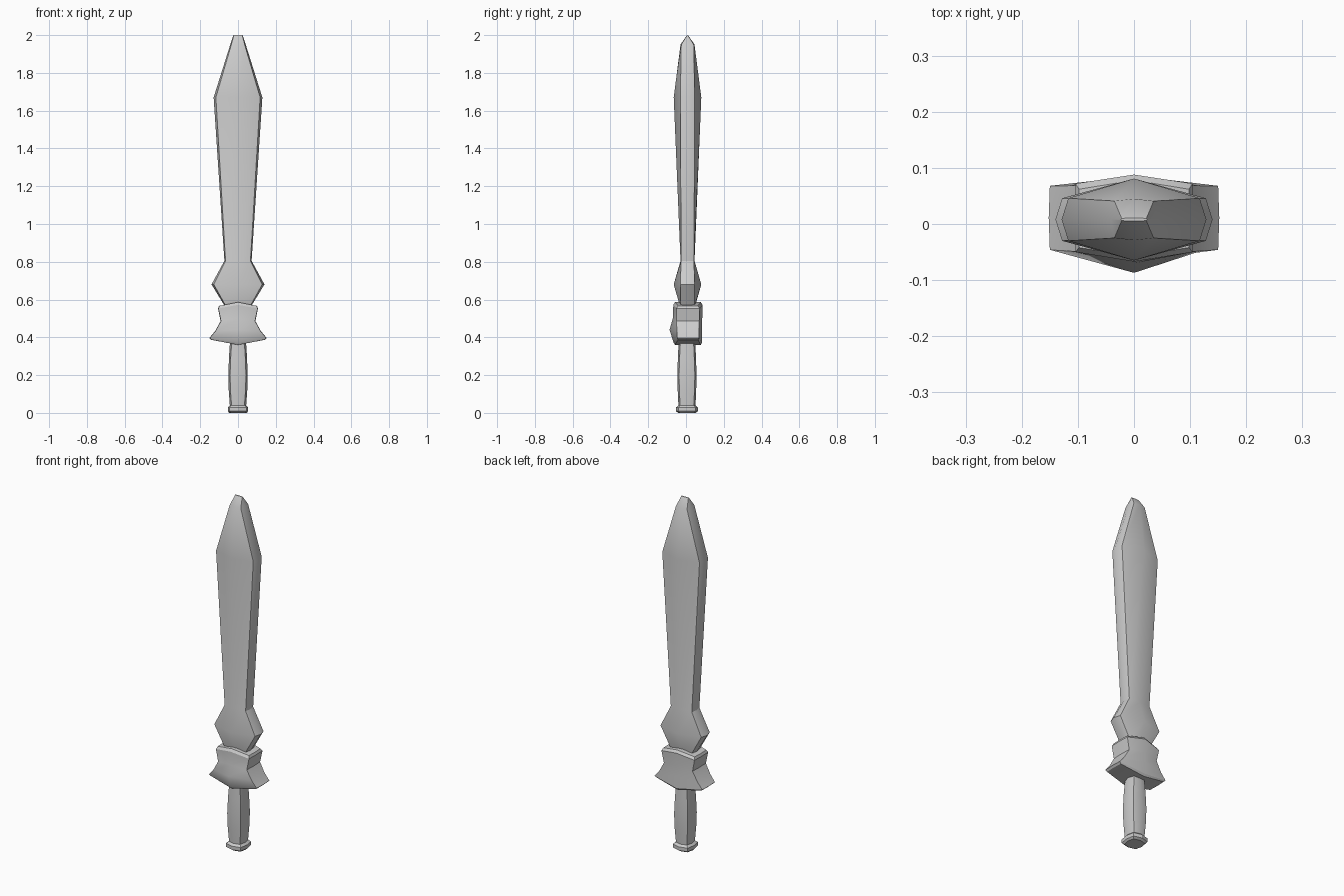
import bpy, bmesh

if "Cube" in bpy.data.objects:
    bpy.data.objects.remove(bpy.data.objects["Cube"])


def section(w, bevel, front, back, corner_f, corner_b, z_mid, z_side):
    """Eight-sided loop: ridge front and back, bevelled corners, edge at each side."""
    c = w - bevel
    mid = (corner_f + corner_b) / 2
    return [(0, front, z_mid), (c, corner_f, z_side), (w, mid, z_side), (c, corner_b, z_side),
            (0, back, z_mid), (-c, corner_b, z_side), (-w, mid, z_side), (-c, corner_f, z_side)]


def loft(name, loops, angle=0.5):
    bm = bmesh.new()
    rings = [[bm.verts.new(p) for p in loop] for loop in loops]
    for a, b in zip(rings, rings[1:]):
        for i in range(8):
            j = (i + 1) % 8
            bm.faces.new((a[i], a[j], b[j], b[i]))
    # caps as strips either side of the centre line
    for r in (rings[0], rings[-1]):
        bm.faces.new(r[0:5])
        bm.faces.new(r[4:8] + r[0:1])
    bmesh.ops.recalc_face_normals(bm, faces=bm.faces)
    me = bpy.data.meshes.new(name)
    bm.to_mesh(me)
    bm.free()
    ob = bpy.data.objects.new(name, me)
    bpy.context.collection.objects.link(ob)
    bpy.context.view_layer.objects.active = ob
    ob.select_set(True)
    bpy.ops.object.shade_smooth_by_angle(angle=angle)
    ob.select_set(False)
    return ob


Y = 0.008

# Blade: z, half width, ridge depth, corner depth, edge bevel
blade = [(0.565, .070, .040, .036, .006), (0.68, .140, .073, .038, .012),
         (0.805, .072, .037, .034, .006), (1.67, .129, .073, .038, .012),
         (1.95, .041, .037, .033, .006), (2.00, .024, .003, .002, .002)]
loft("blade", [section(w, b, Y - r, Y + r, Y - c, Y + c, z, z) for z, w, r, c, b in blade])

# Guard: half width, z at middle, z at sides, front ridge, back ridge, corner front, corner back
guard = [(.143, .360, .387, -.058, .078, -.042, .064),
         (.152, .372, .396, -.066, .085, -.046, .068),
         (.122, .440, .432, -.087, .086, -.048, .068),
         (.092, .500, .486, -.070, .086, -.050, .070),
         (.106, .572, .553, -.067, .088, -.050, .072),
         (.100, .586, .567, -.058, .078, -.042, .062)]
loft("guard", [section(w, .002, f, b, cf, cb, zm, zs) for w, zm, zs, f, b, cf, cb in guard])

# Grip: z, half width, ridge depth, corner depth
grip = [(.035, .043, .045, .036), (.12, .049, .049, .040), (.20, .051, .051, .042),
        (.29, .048, .048, .039), (.40, .041, .043, .034)]
loft("grip", [section(w, .009, .005 - r, .005 + r, .005 - c, .005 + c, z, z) for z, w, r, c in grip])

# Pommel cap
pommel = [(0, .046, .046, .036), (.009, .054, .058, .046), (.029, .054, .058, .046), (.040, .043, .045, .036)]
loft("pommel", [section(w, .008, .005 - r, .005 + r, .005 - c, .005 + c, z, z) for z, w, r, c in pommel])
